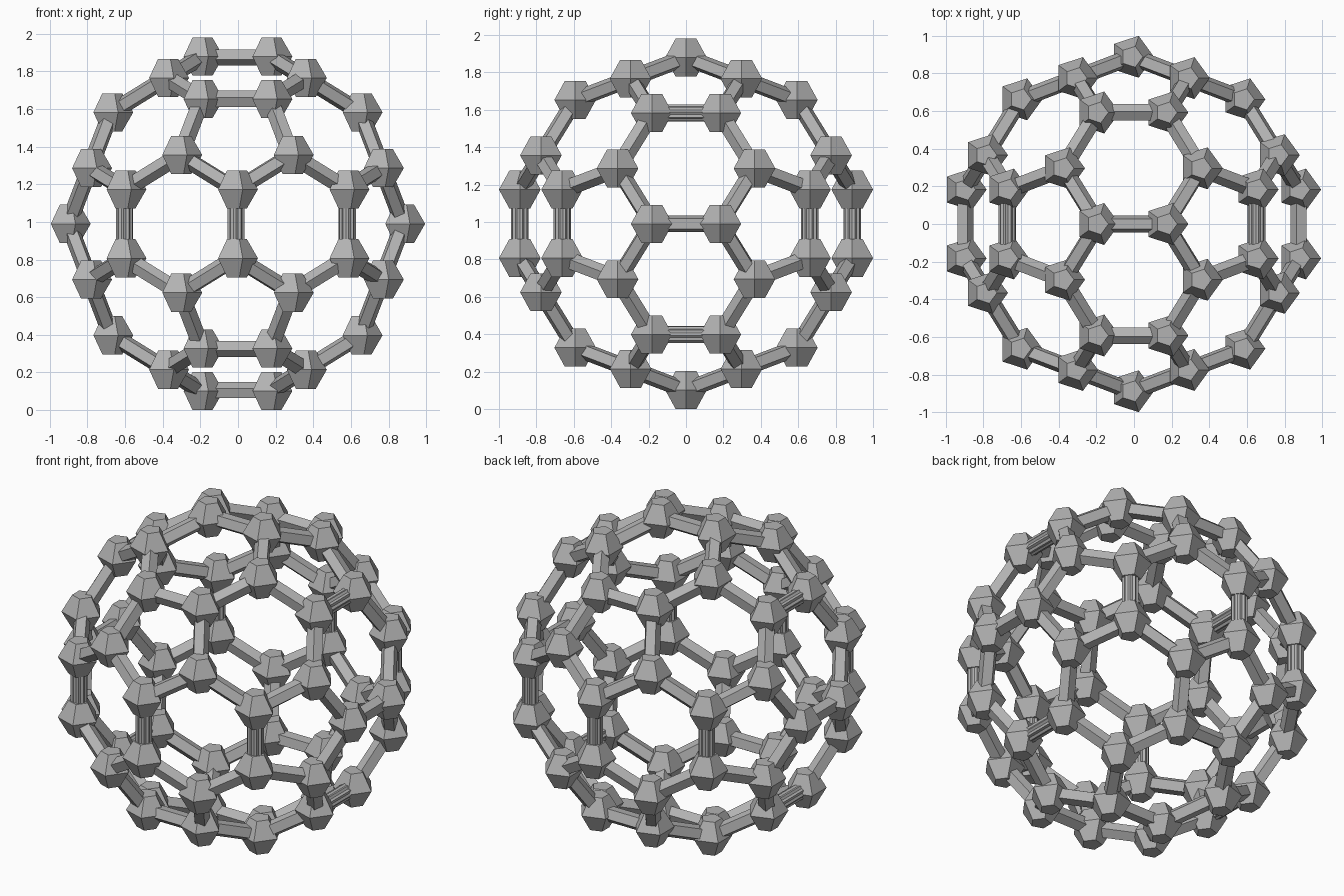
import bpy
import bmesh
from math import sin, cos, pi, sqrt
from itertools import product
from mathutils import Vector, Matrix

if "Cube" in bpy.data.objects:
    bpy.data.objects.remove(bpy.data.objects["Cube"], do_unlink=True)

SIDES = 5
NODE_R = 0.117
STRUT_R = 0.047
PHI = (1 + sqrt(5)) / 2
HALF_EDGE = (1 - NODE_R * sin(2 * pi / SIDES)) / (3 * PHI)
EDGE = 2 * HALF_EDGE
CAP_Z = NODE_R * cos(pi / 6)
OFFSET = Vector((-NODE_R * (1 - cos(pi / 5)) / 2, 0, 3 * PHI * HALF_EDGE + CAP_Z))

grey = bpy.data.materials.new("plain grey")
grey.use_nodes = True
grey.diffuse_color = (0.45, 0.45, 0.45, 1)
grey.node_tree.nodes["Principled BSDF"].inputs["Base Color"].default_value = (0.45, 0.45, 0.45, 1)


def add_rings(bm, rings, matrix, phase=0.0):
    """Closed five-sided solid through (radius, height) rings."""
    loops = []
    for r, z in rings:
        angles = [phase + 2 * pi * i / SIDES for i in range(SIDES)]
        loops.append([bm.verts.new(matrix @ Vector((r * cos(a), r * sin(a), z))) for a in angles])
    for low, high in zip(loops, loops[1:]):
        for i in range(SIDES):
            j = (i + 1) % SIDES
            bm.faces.new((low[i], low[j], high[j], high[i]))
    bm.faces.new(loops[0][::-1])
    bm.faces.new(loops[-1])


def finish(bm, name):
    bmesh.ops.recalc_face_normals(bm, faces=bm.faces[:])
    mesh = bpy.data.meshes.new(name)
    bm.to_mesh(mesh)
    bm.free()
    mesh.materials.append(grey)
    obj = bpy.data.objects.new(name, mesh)
    obj.location = OFFSET
    bpy.context.collection.objects.link(obj)


# Corners of a truncated icosahedron: signed cyclic permutations of three seeds
seeds = [(1, 0, 3 * PHI), (2, PHI, 2 * PHI + 1), (1, 2 * PHI, 2 + PHI)]
corners = []
for seed in seeds:
    for shift in range(3):
        p = seed[shift:] + seed[:shift]
        for signs in product((1, -1), repeat=3):
            v = Vector([a * b * HALF_EDGE for a, b in zip(p, signs)])
            if all((v - c).length > EDGE / 2 for c in corners):
                corners.append(v)

# Nodes: low sphere with flat caps, all in the same orientation
nodes = bmesh.new()
profile = [(NODE_R / 2, -CAP_Z), (NODE_R, 0), (NODE_R / 2, CAP_Z)]
for c in corners:
    add_rings(nodes, profile, Matrix.Translation(c))
finish(nodes, "corner_nodes")

# Struts: five-sided bars, flat side outward; ribbed ones are two crossed bars
plain, ribbed = bmesh.new(), bmesh.new()
half = (EDGE - NODE_R) / 2
bar = [(STRUT_R, -half), (STRUT_R, half)]
for i, a in enumerate(corners):
    for b in corners[:i]:
        if (a - b).length > EDGE * 1.1:
            continue
        mid = (a + b) / 2
        along = (a - b).normalized()
        out = mid.normalized()
        frame = Matrix((out, along.cross(out), along)).transposed().to_4x4()
        matrix = Matrix.Translation(mid) @ frame
        upright = abs(along.z) > 0.99
        slanted_side = abs(along.y) > 0.99 and abs(mid.z) > EDGE
        if upright or slanted_side:
            add_rings(ribbed, bar, matrix, 0)
            add_rings(ribbed, bar, matrix, pi / SIDES)
        else:
            add_rings(plain, bar, matrix, pi / SIDES)
finish(plain, "struts")
finish(ribbed, "ribbed_struts")
